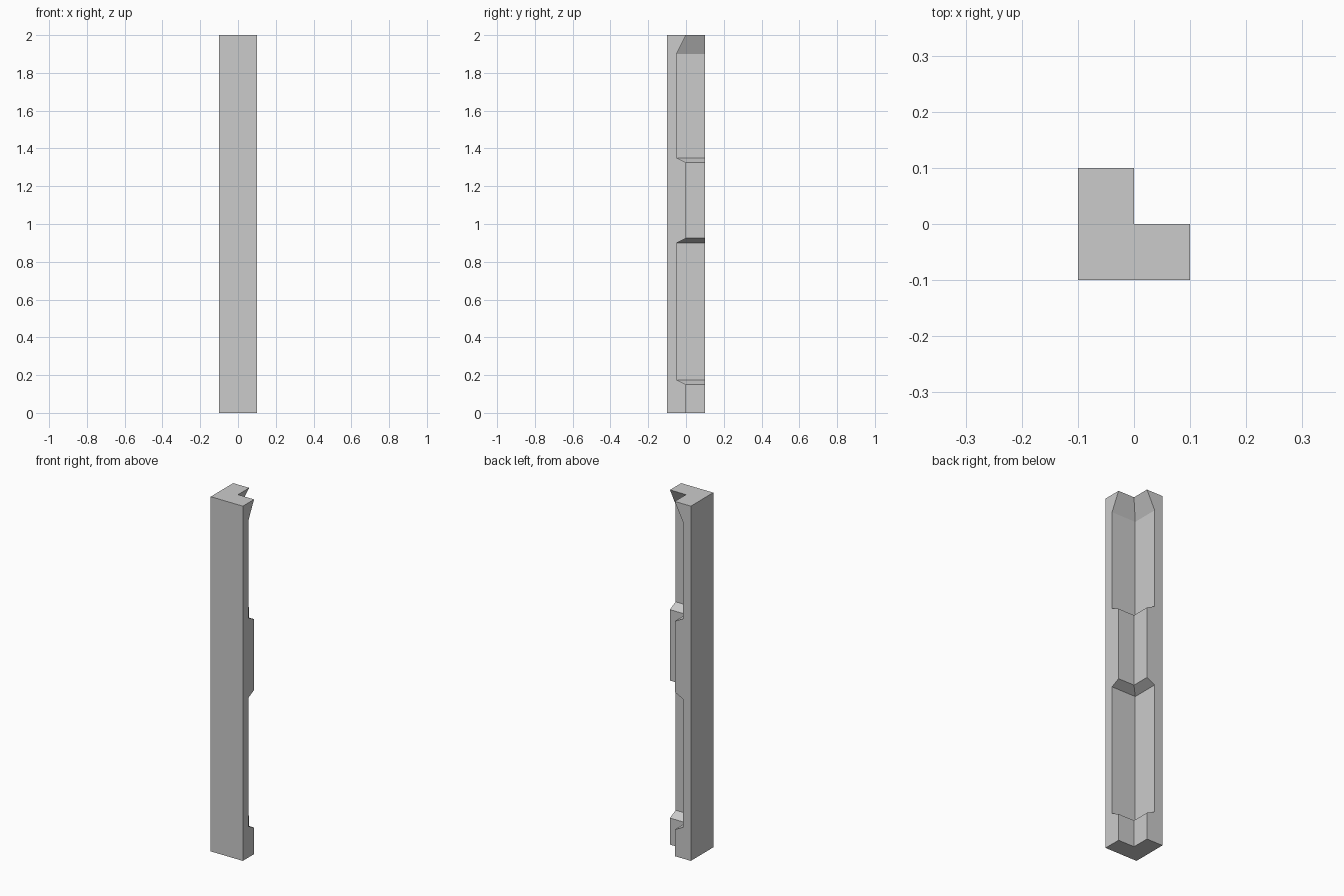
import bpy, bmesh

if "Cube" in bpy.data.objects:
    bpy.data.objects.remove(bpy.data.objects["Cube"])

HALF = 0.1
# (height, inner corner offset) along the post
LEVELS = [(0, 0), (0.15, 0), (0.175, -0.05), (0.9, -0.05), (0.925, 0),
          (1.325, 0), (1.35, -0.05), (1.9, -0.05), (2.0, 0)]


def l_section(t):
    """L-shaped outline whose inner corner sits at (t, t)."""
    h = HALF
    return [(-h, -h), (h, -h), (h, t), (t, t), (t, h), (-h, h)]


# Corner post: L-sections lofted up the height
bm = bmesh.new()
rings = [[bm.verts.new((x, y, z)) for x, y in l_section(t)] for z, t in LEVELS]
for low, high in zip(rings, rings[1:]):
    for i in range(6):
        j = (i + 1) % 6
        bm.faces.new((low[i], low[j], high[j], high[i]))

# End caps, split into two quads along the mitre
for ring, flip in ((rings[0], True), (rings[-1], False)):
    for ids in ((0, 1, 2, 3), (0, 3, 4, 5)):
        loop = [ring[i] for i in ids]
        bm.faces.new(loop[::-1] if flip else loop)

bmesh.ops.recalc_face_normals(bm, faces=bm.faces)
mesh = bpy.data.meshes.new("corner_post")
bm.to_mesh(mesh)
bm.free()
bpy.context.collection.objects.link(bpy.data.objects.new("corner_post", mesh))
